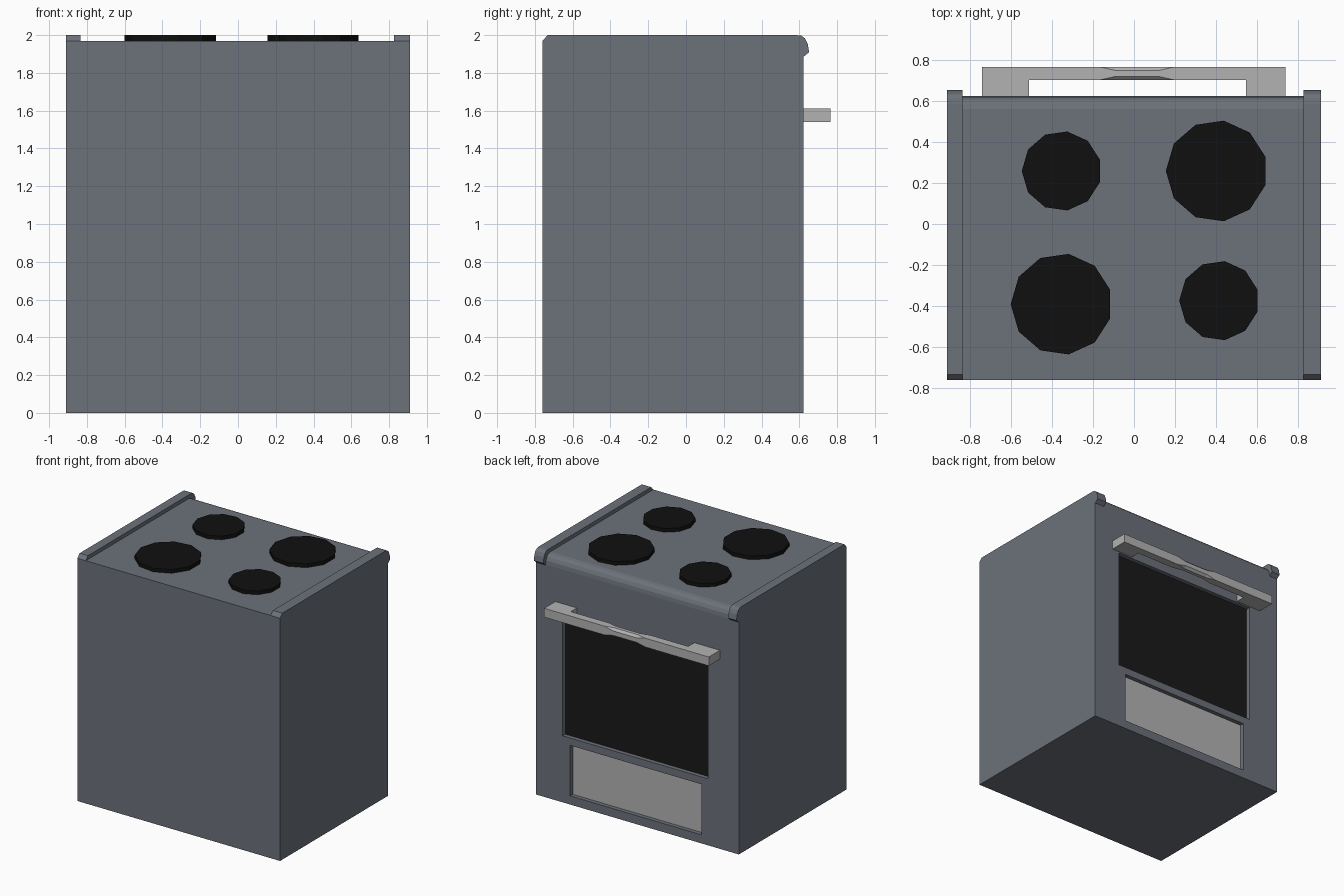
import bpy, bmesh, math
from mathutils import Matrix

if "Cube" in bpy.data.objects:
    bpy.data.objects.remove(bpy.data.objects["Cube"])


def material(name, r, g, b):
    m = bpy.data.materials.new(name)
    m.diffuse_color = (r, g, b, 1)
    m.use_nodes = True
    m.node_tree.nodes["Principled BSDF"].inputs["Base Color"].default_value = m.diffuse_color
    return m


STEEL = material("blue_grey_enamel", 0.15, 0.165, 0.195)
GLASS = material("dark_glass", 0.01, 0.01, 0.01)
BLACK = material("black_iron", 0.005, 0.005, 0.005)
LIGHT = material("light_metal", 0.45, 0.45, 0.45)


def finish(name, bm, mat):
    bmesh.ops.recalc_face_normals(bm, faces=bm.faces)
    me = bpy.data.meshes.new(name)
    bm.to_mesh(me)
    bm.free()
    ob = bpy.data.objects.new(name, me)
    bpy.context.collection.objects.link(ob)
    if mat:
        me.materials.append(mat)
    return ob


def loft(name, sections, mat):
    """Skin a list of (x, [(y, z), ...]) sections and cap both ends."""
    bm = bmesh.new()
    rings = [[bm.verts.new((x, y, z)) for y, z in pts] for x, pts in sections]
    n = len(rings[0])
    for a, b in zip(rings, rings[1:]):
        for i in range(n):
            j = (i + 1) % n
            bm.faces.new((a[i], a[j], b[j], b[i]))
    bm.faces.new(rings[0])
    bm.faces.new(rings[-1])
    bmesh.ops.remove_doubles(bm, verts=bm.verts, dist=1e-5)
    return finish(name, bm, mat)


def prism(name, x0, x1, pts, mat):
    return loft(name, [(x0, pts), (x1, pts)], mat)


def box(name, x0, x1, y0, y1, z0, z1, mat):
    return prism(name, x0, x1, [(y0, z0), (y1, z0), (y1, z1), (y0, z1)], mat)


# Body: side profile with a rounded upper edge on the door side
edge = [(0.56 + 0.062 * math.sin(t), 1.89 + 0.08 * math.cos(t))
        for t in (math.radians(a) for a in (0, 22.5, 45, 67.5, 90))]
body = prism("stove_body", -0.91, 0.91,
             [(-0.76, 0), (0.622, 0)] + edge[::-1] + [(-0.76, 1.97)], STEEL)

# Side rails along the cooktop, curling over the door-side edge
rail = [(-0.76, 1.97), (-0.732, 2.0), (0.585, 2.0), (0.61, 1.997), (0.63, 1.983),
        (0.644, 1.955), (0.652, 1.91), (0.622, 1.885)] + edge[::-1]
prism("rail_left", -0.91, -0.835, rail, STEEL)
prism("rail_right", 0.825, 0.91, rail, STEEL)

# Recessed oven window and drawer panel
for name, x0, x1, z0, z1, mat in (
        ("oven_window", -0.635, 0.672, 0.54, 1.53, GLASS),
        ("drawer_panel", -0.573, 0.605, 0.07, 0.48, LIGHT)):
    cutter = box(name + "_cutter", x0, x1, 0.585, 0.7, z0, z1, None)
    cutter.hide_render = True
    mod = body.modifiers.new(name + "_recess", "BOOLEAN")
    mod.object = cutter
    mod.solver = "EXACT"
    bpy.context.view_layer.objects.active = body
    bpy.ops.object.modifier_apply(modifier=mod.name)
    bpy.data.objects.remove(cutter)
    box(name, x0, x1, 0.57, 0.588, z0, z1, mat)

# Burners: eleven-sided discs
for name, x, y, r in (("burner_small_a", -0.352, 0.258, 0.194),
                      ("burner_large_a", 0.402, 0.258, 0.247),
                      ("burner_large_b", -0.353, -0.39, 0.247),
                      ("burner_small_b", 0.414, -0.373, 0.194)):
    bm = bmesh.new()
    bmesh.ops.create_cone(bm, cap_ends=True, segments=11, radius1=r, radius2=r, depth=0.04)
    spin = max(bm.verts, key=lambda v: v.co.x + 0.001 * v.co.y).co
    bm.transform(Matrix.Translation((x, y, 1.98))
                 @ Matrix.Rotation(math.pi - math.atan2(spin.y, spin.x), 4, "Z"))
    finish(name, bm, BLACK)


# Door handle: square bar with a chamfered grip in the middle, on two feet
def bar(c):
    y0, y1, z0, z1 = 0.7, 0.765, 1.54, 1.612
    return [(y0 + c, z0), (y1 - c, z0), (y1, z0 + c), (y1, z1 - c),
            (y1 - c, z1), (y0 + c, z1), (y0, z1 - c), (y0, z0 + c)]


loft("handle_bar", [(-0.74, bar(0)), (-0.17, bar(0)), (-0.09, bar(0.018)),
                    (0.12, bar(0.018)), (0.2, bar(0)), (0.738, bar(0))], LIGHT)
box("handle_foot_left", -0.74, -0.51, 0.62, 0.7, 1.54, 1.612, LIGHT)
box("handle_foot_right", 0.545, 0.738, 0.62, 0.7, 1.54, 1.612, LIGHT)
